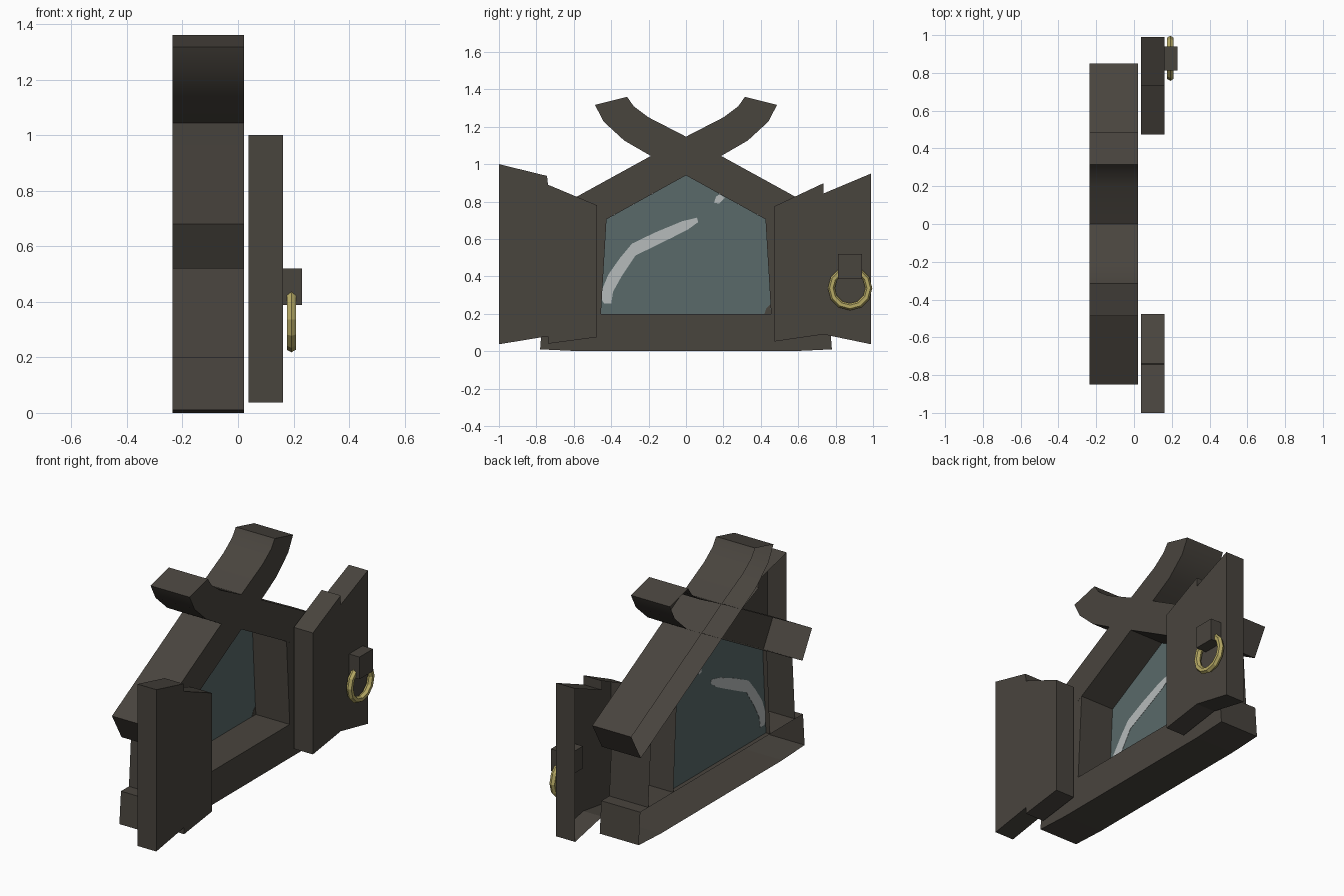
import bpy, bmesh, math

if "Cube" in bpy.data.objects:
    bpy.data.objects.remove(bpy.data.objects["Cube"])


def material(name, rgb):
    m = bpy.data.materials.new(name)
    m.diffuse_color = (*rgb, 1)
    m.use_nodes = True
    m.node_tree.nodes["Principled BSDF"].inputs["Base Color"].default_value = m.diffuse_color
    return m


WOOD = material("dark_wood", (0.066, 0.058, 0.048))
GLASS = material("teal_glass", (0.100, 0.142, 0.142))
SHINE = material("pale_shine", (0.47, 0.50, 0.50))
BRASS = material("brass", (0.47, 0.40, 0.13))


def slab(name, profile, x0, x1, mat, side=1, open_back=False, smooth=False):
    """Extrude a (y, z) outline from x0 to x1; side=-1 mirrors it in y.
    open_back leaves the x0 side without a face."""
    bm = bmesh.new()
    face = bm.faces.new([bm.verts.new((x0, side * y, z)) for y, z in profile])
    ext = bmesh.ops.extrude_face_region(bm, geom=[face])
    verts = [v for v in ext["geom"] if isinstance(v, bmesh.types.BMVert)]
    bmesh.ops.translate(bm, verts=verts, vec=(x1 - x0, 0, 0))
    bmesh.ops.recalc_face_normals(bm, faces=bm.faces)
    if open_back:
        back = [f for f in bm.faces if f.normal.x < -0.9]
        bmesh.ops.delete(bm, geom=back, context="FACES_ONLY")
    mesh = bpy.data.meshes.new(name)
    bm.to_mesh(mesh)
    bm.free()
    mesh.materials.append(mat)
    ob = bpy.data.objects.new(name, mesh)
    bpy.context.collection.objects.link(ob)
    if smooth:
        bpy.ops.object.select_all(action="DESELECT")
        ob.select_set(True)
        bpy.context.view_layer.objects.active = ob
        bpy.ops.object.shade_smooth_by_angle(angle=math.radians(30))
    return ob


BACK, FRONT = -0.235, 0.022

# Sill beam (all frame timbers are hollow and open at the back)
slab("sill_beam", [(-.78, .01), (-.57, 0), (.57, 0), (.78, .01),
                   (.765, .2), (-.765, .2)], BACK, FRONT, WOOD, open_back=True)

# Leaning side posts and crossed rafters with upturned tips
post = [(.455, .2), (.69, .2), (.665, .572), (.425, .705)]
rafter = [(-.85, .68), (0, 1.147), (.20, 1.25), (.28, 1.31), (.315, 1.36),
          (.487, 1.317), (.44, 1.227), (.33, 1.126), (.19, 1.045), (-.76, .52)]
for side, label in ((-1, "left"), (1, "right")):
    slab(label + "_post", post, BACK, FRONT, WOOD, side, open_back=True)
    slab(label + "_rafter", rafter, BACK, FRONT, WOOD, side,
         open_back=True, smooth=True)

# Window pane with shine marks showing on both sides
slab("window_pane", [(-.455, .2), (.455, .2), (.425, .705), (0, .94), (-.425, .705)],
     -.208, -.202, GLASS)
slab("long_shine", [(-.449, .329), (-.45, .275), (-.438, .254), (-.40, .254),
                    (-.39, .318), (-.342, .404), (-.27, .512), (-.17, .56),
                    (-.075, .607), (.01, .65), (.065, .69), (.059, .714),
                    (-.02, .695), (-.165, .635), (-.289, .575), (-.353, .498),
                    (-.415, .41)], -.2095, -.2005, SHINE)
slab("small_shine", [(.15, .794), (.16, .826), (.18, .839), (.209, .82),
                     (.176, .789)], -.2095, -.2005, SHINE)
slab("corner_chip", [(.42, .2), (.454, .2), (.452, .25), (.43, .23)],
     -.2095, -.2005, WOOD)

# Open shutters with stepped plank ends
slab("left_shutter", [(-1, 1), (-.743, .937), (-.738, .89), (-.476, .78),
                      (-.476, .075), (-.738, .04), (-.738, .08), (-1, .037)],
     .037, .162, WOOD, open_back=True)
slab("right_shutter", [(.473, .775), (.735, .898), (.735, .843), (.99, .95),
                       (.99, .037), (.735, .09), (.473, .052)],
     .037, .162, WOOD, open_back=True)

# Ring pull hanging from a block
slab("handle_block", [(.813, .388), (.941, .388), (.941, .52), (.813, .52)],
     .11, .231, WOOD)
bpy.ops.mesh.primitive_torus_add(
    location=(.192, .877, .337), rotation=(0, math.pi / 2, 0),
    major_segments=12, minor_segments=6, major_radius=.1, minor_radius=.019)
ring = bpy.context.object
ring.name = "handle_ring"
ring.data.materials.append(BRASS)
